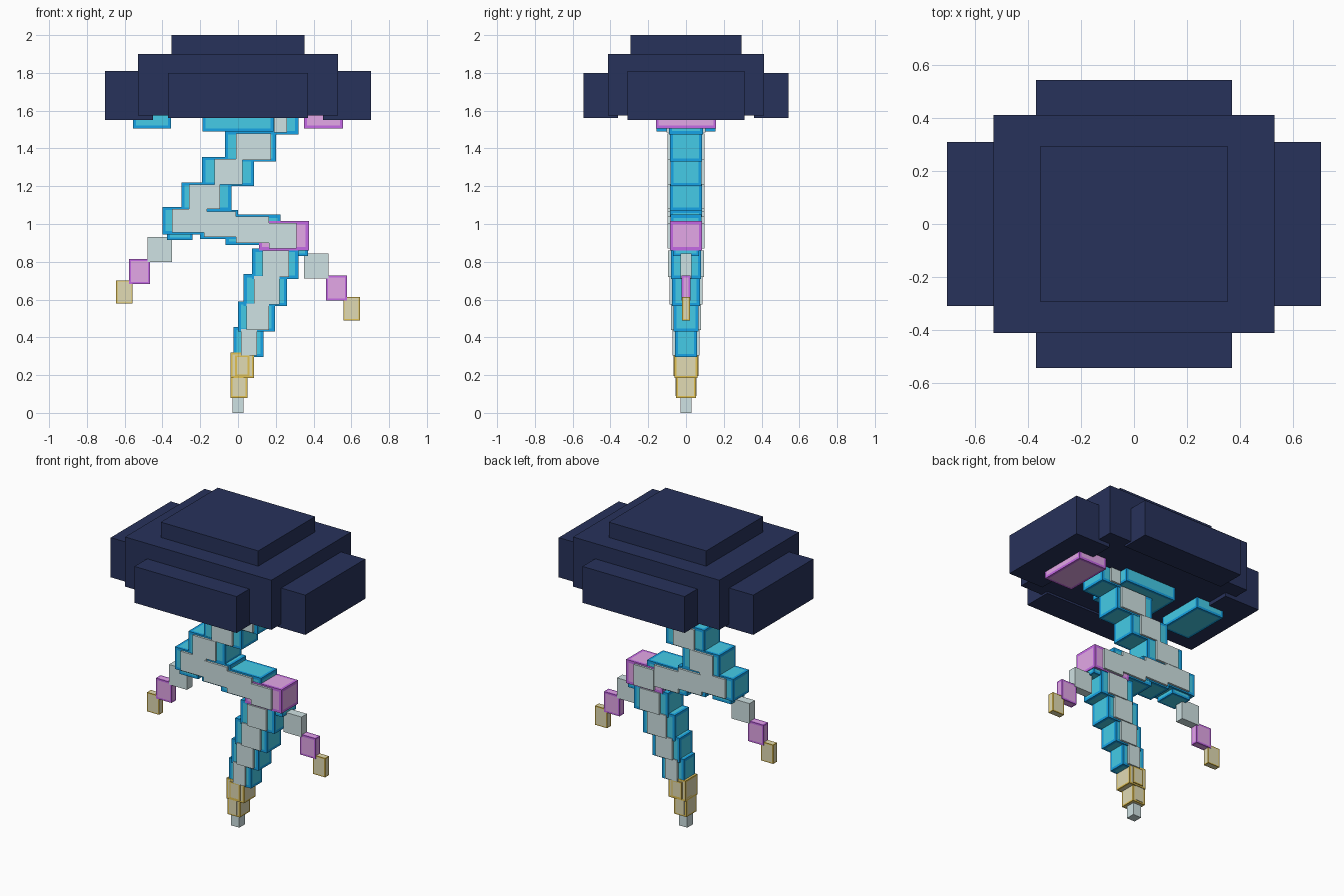
import bpy
import bmesh

default_cube = bpy.data.objects.get("Cube")
if default_cube:
    bpy.data.objects.remove(default_cube, do_unlink=True)


def linear(channel):
    value = channel / 255
    return value / 12.92 if value <= 0.04045 else ((value + 0.055) / 1.055) ** 2.4


def make_material(name, red, green, blue):
    material = bpy.data.materials.new(name)
    colour = (linear(red), linear(green), linear(blue), 1)
    material.use_nodes = True
    material.diffuse_color = colour
    material.node_tree.nodes["Principled BSDF"].inputs["Base Color"].default_value = colour
    return material


navy = make_material("storm navy", 39, 50, 91)
grey = make_material("pale grey", 207, 226, 227)
blue = make_material("bright blue", 22, 166, 235)
cyan = make_material("light cyan", 70, 207, 235)
purple = make_material("purple", 198, 106, 230)
pink = make_material("dusty pink", 228, 168, 232)
gold = make_material("gold", 226, 194, 84)
khaki = make_material("pale khaki", 225, 219, 180)

BLUE_GLOW = (blue, cyan)
PINK_GLOW = (purple, pink)
GOLD_GLOW = (gold, khaki)


def block(name, x_range, y_range, z_range, materials, border=0):
    """Box between the given limits; a border frames every face in the first colour."""
    bm = bmesh.new()
    bmesh.ops.create_cube(bm, size=1)
    for vert in bm.verts:
        for axis, limits in enumerate((x_range, y_range, z_range)):
            vert.co[axis] = limits[1] if vert.co[axis] > 0 else limits[0]
    if border:
        panels = bm.faces[:]
        bmesh.ops.inset_individual(bm, faces=panels, thickness=border)
        for panel in panels:
            panel.material_index = 1
    mesh = bpy.data.meshes.new(name)
    bm.to_mesh(mesh)
    bm.free()
    for material in materials:
        mesh.materials.append(material)
    obj = bpy.data.objects.new(name, mesh)
    bpy.context.collection.objects.link(obj)
    return obj


def even(half):
    return (-half, half)


# Cloud: body, cap and a lobe on each of the four sides
block("cloud_body", even(0.53), even(0.412), (1.575, 1.9), [navy])
block("cloud_cap", even(0.353), even(0.295), (1.85, 2), [navy])
for side, sign in (("left", 1), ("right", -1)):
    block("cloud_lobe_" + side, sorted((sign * 0.45, sign * 0.705)), even(0.31),
          (1.55, 1.81), [navy])
for side, sign in (("back", 1), ("front", -1)):
    block("cloud_lobe_" + side, even(0.37), sorted((sign * 0.36, sign * 0.543)),
          (1.562, 1.8), [navy])

# Glowing slabs under the cloud
block("glow_slab_left", (0.35, 0.555), even(0.16), (1.505, 1.6), PINK_GLOW, 0.022)
block("glow_slab_right", (-0.555, -0.355), even(0.16), (1.505, 1.6), BLUE_GLOW, 0.022)
block("glow_slab_middle", even(0.188), even(0.155), (1.49, 1.6), BLUE_GLOW, 0.022)

# Bolt: each glow block has a grey core, narrower across and deeper front to back
# glow x limits, glow z limits, core x limits, half depth
bolt = (
    ((0.18, 0.32), (1.475, 1.6), (0.19, 0.26), 0.09),
    ((-0.07, 0.2), (1.33, 1.49), (-0.01, 0.175), 0.085),
    ((-0.19, 0.085), (1.2, 1.355), (-0.125, 0.025), 0.083),
    ((-0.3, -0.035), (1.07, 1.22), (-0.26, -0.095), 0.085),
    ((-0.4, -0.14), (0.945, 1.09), (-0.35, -0.165), 0.083),
    ((-0.2, 0), (0.92, 1.075), (-0.18, -0.01), 0.085),
    ((-0.065, 0.225), (0.89, 1.05), (-0.01, 0.165), 0.083),
    ((0.11, 0.375), (0.86, 1.015), (0.165, 0.31), 0.085),
    ((0.075, 0.32), (0.71, 0.87), (0.13, 0.27), 0.08),
    ((0.03, 0.26), (0.565, 0.735), (0.085, 0.22), 0.073),
    ((0, 0.195), (0.43, 0.59), (0.045, 0.165), 0.066),
    ((-0.025, 0.135), (0.295, 0.455), (0.015, 0.1), 0.058),
)
elbow = 7
for index, (glow_x, glow_z, core_x, depth) in enumerate(bolt):
    colours = PINK_GLOW if index == elbow else BLUE_GLOW
    block(f"bolt_glow_{index}", glow_x, even(depth), glow_z, colours, 0.024)
    core_z = (glow_z[0] + 0.01, glow_z[1] - 0.01)
    block(f"bolt_core_{index}", core_x, even(depth + 0.014), core_z, [grey])

# Small glow blocks where the arms leave the bolt
block("arm_root_right", (-0.375, -0.24), even(0.07), (0.915, 1), BLUE_GLOW, 0.02)
block("arm_root_left", (0.24, 0.37), even(0.07), (0.83, 0.95), BLUE_GLOW, 0.02)

# Bolt tip
block("tip_glow_upper", (-0.04, 0.085), even(0.06), (0.185, 0.32), GOLD_GLOW, 0.015)
block("tip_core_upper", (-0.015, 0.06), even(0.066), (0.195, 0.305), GOLD_GLOW, 0.012)
block("tip_glow_lower", (-0.04, 0.05), even(0.052), (0.08, 0.21), GOLD_GLOW, 0.014)
block("tip_core_lower", (-0.025, 0.03), even(0.056), (0.09, 0.2), [khaki])
block("tip_point", even(0.03), even(0.03), (0, 0.1), [grey])

# Side arms, stepping outwards and down; the left one hangs lower
for side, sign, drop in (("right", -1, 0), ("left", 1, 0.088)):
    steps = (
        ("inner", (0.35, 0.48), (0.8, 0.932), 0.028, [grey], 0),
        ("middle", (0.465, 0.578), (0.682, 0.815), 0.024, PINK_GLOW, 0.016),
        ("outer", (0.558, 0.645), (0.578, 0.702), 0.02, GOLD_GLOW, 0.01),
    )
    for part, reach, height, depth, colours, border in steps:
        block(f"arm_{part}_{side}", sorted(sign * x for x in reach), even(depth),
              [z - drop for z in height], colours, border)
